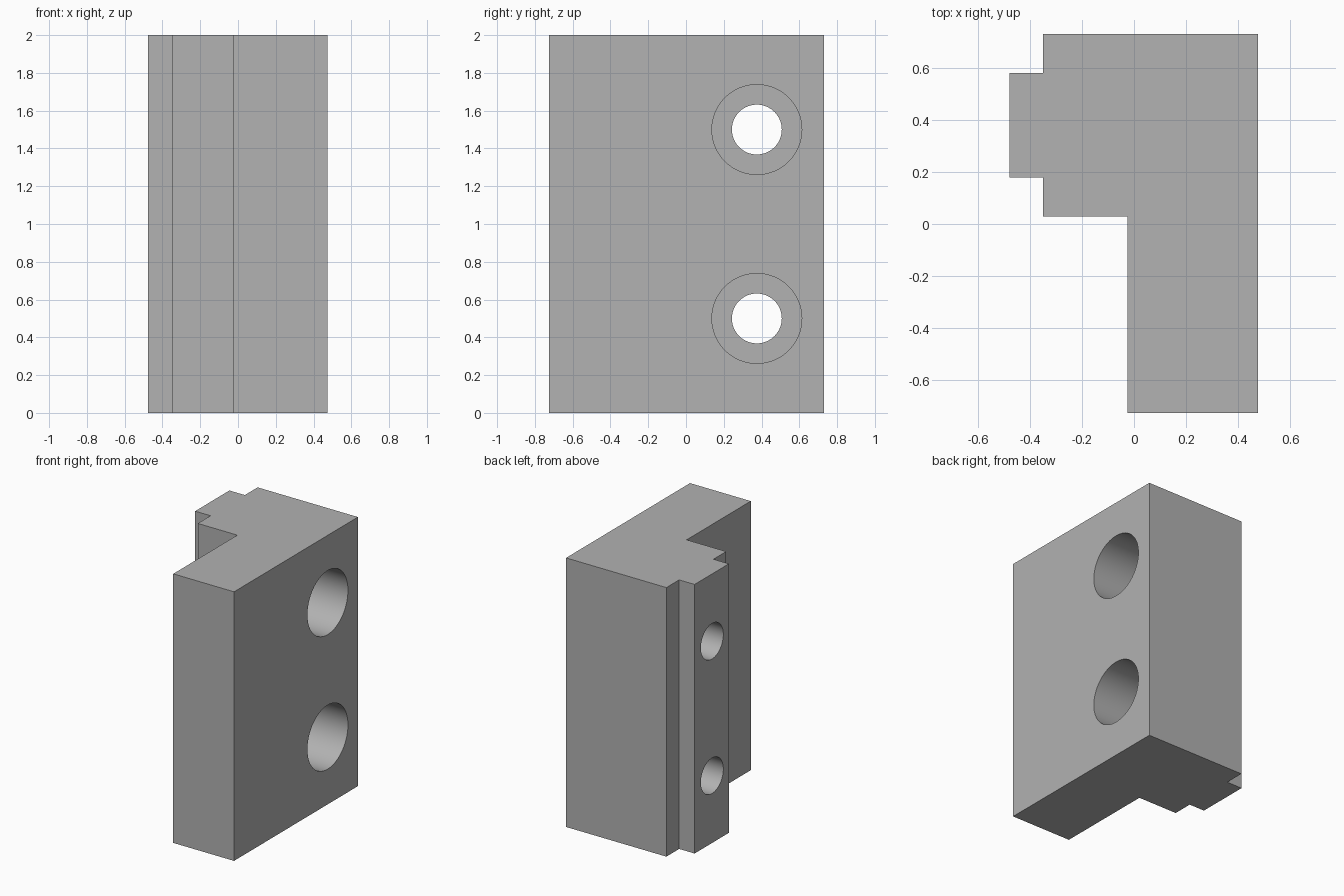
import bpy, bmesh, math

if "Cube" in bpy.data.objects:
    bpy.data.objects.remove(bpy.data.objects["Cube"])

steel = bpy.data.materials.new("plain grey")
steel.diffuse_color = (0.445, 0.445, 0.445, 1)
steel.use_nodes = True
steel.node_tree.nodes["Principled BSDF"].inputs["Base Color"].default_value = steel.diffuse_color

HEIGHT = 2.0
HOLE_Y = 0.375

# L-shaped body with a locating key on the left side, extruded upward
profile = [(-0.025, -0.725), (0.475, -0.725), (0.475, 0.73), (-0.35, 0.73),
           (-0.35, 0.58), (-0.477, 0.58), (-0.477, 0.178), (-0.35, 0.178),
           (-0.35, 0.028), (-0.025, 0.028)]
bm = bmesh.new()
base = bm.faces.new([bm.verts.new((x, y, 0)) for x, y in profile])
top = bmesh.ops.extrude_face_region(bm, geom=[base])["geom"]
bmesh.ops.translate(bm, vec=(0, 0, HEIGHT),
                    verts=[g for g in top if isinstance(g, bmesh.types.BMVert)])
bmesh.ops.recalc_face_normals(bm, faces=bm.faces)
mesh = bpy.data.meshes.new("jaw_block")
bm.to_mesh(mesh)
bm.free()
mesh.materials.append(steel)
block = bpy.data.objects.new("jaw_block", mesh)
bpy.context.collection.objects.link(block)


def bore(name, radius, x0, x1, z):
    """Cut a round hole along x from x0 to x1."""
    bpy.ops.mesh.primitive_cylinder_add(
        vertices=64, radius=radius, depth=x1 - x0,
        location=((x0 + x1) / 2, HOLE_Y, z), rotation=(0, math.pi / 2, 0))
    cutter = bpy.context.object
    cutter.name = name
    cutter.hide_render = True
    cutter.data.materials.append(steel)
    mod = block.modifiers.new(name, 'BOOLEAN')
    mod.operation = 'DIFFERENCE'
    mod.solver = 'EXACT'
    mod.object = cutter
    bpy.context.view_layer.objects.active = block
    bpy.ops.object.modifier_apply(modifier=name)
    bpy.data.objects.remove(cutter)


# Two counterbored screw holes
for z in (0.5, 1.5):
    bore("screw_hole", 0.132, -0.7, 0.7, z)
    bore("counterbore", 0.238, -0.025, 0.7, z)

# Smooth bores, sharp edges
bpy.ops.object.select_all(action='DESELECT')
block.select_set(True)
bpy.context.view_layer.objects.active = block
bpy.ops.object.shade_smooth_by_angle(angle=math.radians(30))
